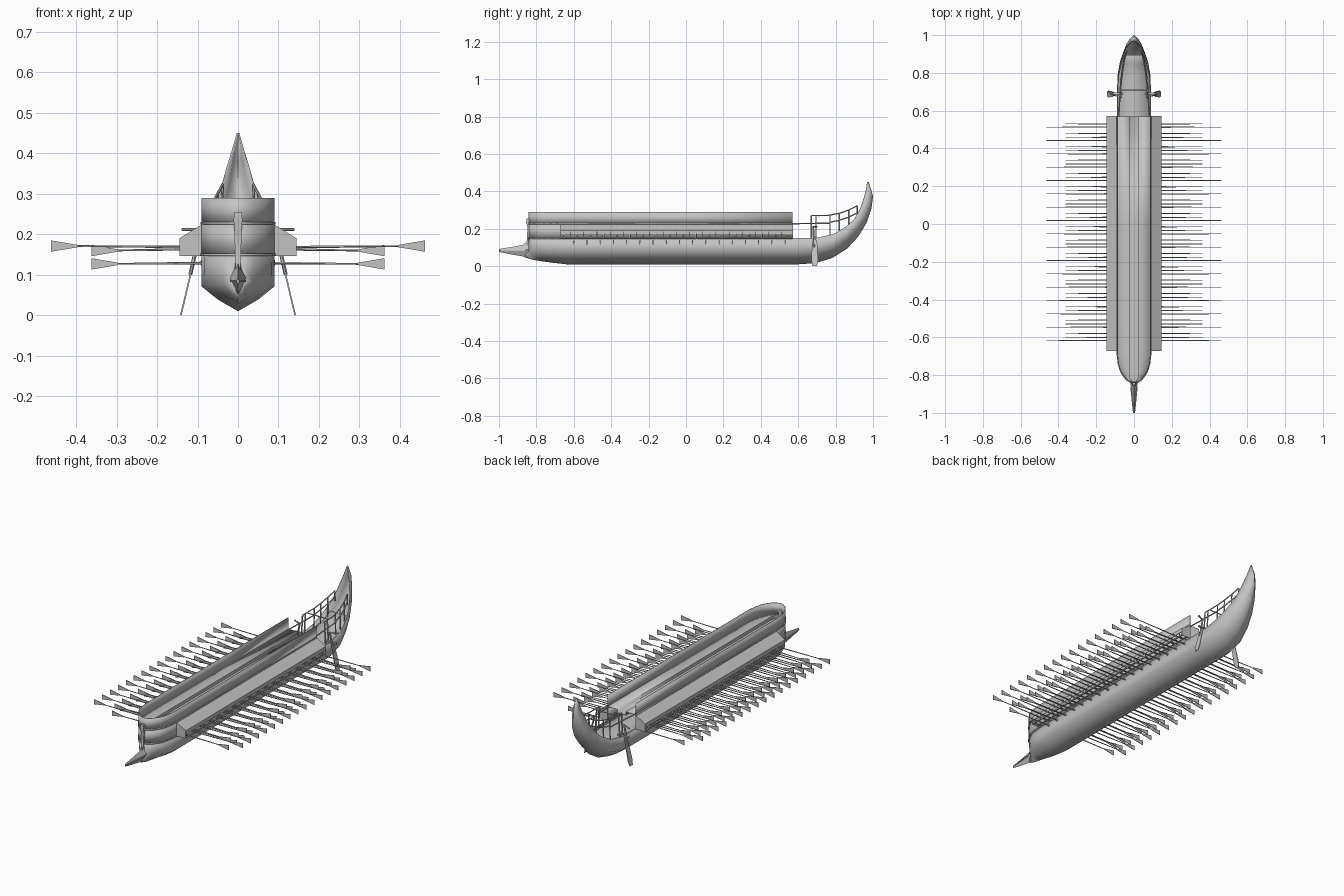
import bpy, bmesh, math
from mathutils import Vector

if "Cube" in bpy.data.objects:
    bpy.data.objects.remove(bpy.data.objects["Cube"])

grey = bpy.data.materials.new("weathered_grey")
grey.diffuse_color = (0.55, 0.55, 0.55, 1)
grey.use_nodes = True
grey.node_tree.nodes["Principled BSDF"].inputs["Base Color"].default_value = grey.diffuse_color


def finish(name, bm, angle=40, thick=0):
    """Turn a bmesh into a named, shaded object."""
    bmesh.ops.remove_doubles(bm, verts=bm.verts, dist=0.0002)
    bmesh.ops.recalc_face_normals(bm, faces=bm.faces)
    me = bpy.data.meshes.new(name)
    bm.to_mesh(me)
    bm.free()
    me.materials.append(grey)
    ob = bpy.data.objects.new(name, me)
    bpy.context.collection.objects.link(ob)
    if thick:
        m = ob.modifiers.new("thickness", 'SOLIDIFY')
        m.thickness, m.offset = thick, 0
    bpy.ops.object.select_all(action='DESELECT')
    ob.select_set(True)
    bpy.context.view_layer.objects.active = ob
    bpy.ops.object.shade_smooth_by_angle(angle=math.radians(angle))
    return ob


def loft(bm, rings, closed=False):
    """Skin a list of point rings; closed rings are capped at both ends."""
    rows = [[bm.verts.new(p) for p in r] for r in rings]
    n = len(rows[0])
    for a, b in zip(rows, rows[1:]):
        for i in range(n if closed else n - 1):
            j = (i + 1) % n
            bm.faces.new((a[i], a[j], b[j], b[i]))
    if closed:
        bm.faces.new(rows[0])
        bm.faces.new(rows[-1])


def tube(bm, p, q, r0, r1=None, sides=6):
    """Tapered round bar between two points."""
    p, q = Vector(p), Vector(q)
    r1 = r0 if r1 is None else r1
    d = (q - p).normalized()
    u = d.orthogonal().normalized()
    v = d.cross(u)
    angs = [2 * math.pi * i / sides for i in range(sides)]
    loft(bm, [[c + r * (math.cos(a) * u + math.sin(a) * v) for a in angs]
              for c, r in ((p, r0), (q, r1))], True)


def box(bm, x0, x1, y0, y1, z0, z1):
    loft(bm, [[(x0, y, z0), (x1, y, z0), (x1, y, z1), (x0, y, z1)] for y in (y0, y1)], True)


# Hull stations: keel y,z / chine y,z,half width / gunwale y,z,half width
stations = [
    (-.865, .050, -.845, .085, .012, -.840, .150, .004),
    (-.820, .036, -.820, .082, .036, -.822, .150, .040),
    (-.770, .028, -.780, .078, .060, -.790, .150, .064),
    (-.710, .020, -.725, .074, .080, -.740, .150, .081),
    (-.640, .012, -.660, .072, .088, -.670, .150, .088),
    (0.00, .012, 0.00, .072, .088, 0.00, .150, .088),
    (.600, .012, .600, .072, .088, .600, .150, .088),
    (.690, .018, .695, .076, .088, .700, .152, .088),
    (.780, .045, .785, .100, .083, .790, .172, .085),
    (.860, .095, .855, .145, .070, .855, .210, .073),
    (.920, .160, .910, .200, .055, .900, .252, .058),
    (.965, .235, .952, .265, .038, .933, .310, .042),
    (.990, .310, .978, .330, .022, .953, .370, .025),
    (.998, .375, .988, .390, .011, .963, .412, .012),
    (.975, .450, .972, .450, .001, .968, .450, .001)]
rings = []
for ky, kz, cy, cz, cw, gy, gz, gw in stations:
    half = [(gw, gy, gz), (cw, cy, cz),
            (cw * .55, cy * .5 + ky * .5, kz * .53 + cz * .47)]
    rings.append(half + [(0, ky, kz)] + [(-x, y, z) for x, y, z in reversed(half)])
bm = bmesh.new()
loft(bm, rings)
finish("hull", bm, 62, .004)

# Half plan of the upper works, from stern end to stem
plan = [(.088, .57), (.088, 0), (.088, -.67), (.086, -.70), (.081, -.74),
        (.073, -.77), (.064, -.79), (.040, -.822), (.018, -.836), (0, -.84)]
outline = plan + [(-x, y) for x, y in reversed(plan[:-1])]


def band(name, z0, z1, thick, grow=0):
    bm = bmesh.new()
    loft(bm, [[(x + math.copysign(grow, x) * (abs(x) > .01), y - grow * (y < -.8), z)
               for x, y in outline] for z in (z0, z1)])
    finish(name, bm, 40, thick)


band("side_wall", .148, .225, .004)
band("bulwark", .225, .290, .004)
band("upper_wale", .224, .231, .006, .002)
band("lower_wale", .146, .153, .006, .002)

# Fighting deck with a sunken gangway along the middle
rings = []
for w, y in plan:
    g = min(.026, w * .5)
    rings.append([(-w, y, .226), (-g, y, .226), (-g, y, .208),
                  (g, y, .208), (g, y, .226), (w, y, .226)])
bm = bmesh.new()
loft(bm, rings)
finish("upper_deck", bm, 30, .003)

# Rowing deck running through to the steering platform
bm = bmesh.new()
loft(bm, [[(-w, y, z), (w, y, z)] for w, y, z in
          ((.060, -.785, .145), (.086, -.67, .145), (.086, .70, .145),
           (.081, .79, .150), (.067, .85, .172), (.052, .895, .212))])
finish("lower_deck", bm, 40, .003)

# Ram and its side fins
bm = bmesh.new()
ram = [(-.78, .030, .040, .145), (-.83, .021, .044, .146), (-.87, .015, .052, .115),
       (-.93, .010, .062, .103), (-1.0, .004, .076, .092)]
loft(bm, [[(0, y, b), (w, y, (b + t) / 2), (0, y, t), (-w, y, (b + t) / 2)]
          for y, w, b, t in ram], True)
loft(bm, [[(-w, y, .082), (w, y, .082), (w, y, .087), (-w, y, .087)]
          for y, w in ((-.86, .020), (-.99, .007))], True)
finish("ram", bm, 30)

# Stem post
bm = bmesh.new()
loft(bm, [[(-w, y0, z), (w, y0, z), (w, -.835, z), (-w, -.835, z)] for z, w, y0 in
          ((.09, .006, -.862), (.14, .007, -.850), (.21, .009, -.848),
           (.235, .011, -.855), (.255, .009, -.852))], True)
finish("stem_post", bm)

# Outriggers: sloping roof, side plate, bottom rail, bulkheads and stanchions
bm = bmesh.new()
for s in (1, -1):
    roof = [(.088, .225), (.145, .190), (.145, .168), (.142, .168), (.142, .187), (.088, .220)]
    loft(bm, [[(s * x, y, z) for x, z in roof] for y in (-.67, .57)], True)
    box(bm, s * .138, s * .145, -.67, .57, .147, .154)
    box(bm, s * .108, s * .113, -.67, .57, .147, .152)
    cheek = [(.086, .225), (.145, .190), (.145, .147), (.086, .147)]
    for y in (-.672, .568):
        loft(bm, [[(s * x, y + d, z) for x, z in cheek] for d in (0, .004)], True)
    for i in range(18):
        y = -.655 + i * .0706
        box(bm, s * .139, s * .144, y - .002, y + .002, .15, .172)
        box(bm, s * .086, s * .142, y - .002, y + .002, .148, .152)
finish("outriggers", bm, 30)


def oar_bank(name, tip, z_in, z_out, y0, count=17):
    """One tier of oars on both sides, with upright blades."""
    bm = bmesh.new()
    for s in (1, -1):
        for i in range(count):
            y = y0 + i * .0706
            root = tip - .065
            tube(bm, (s * .075, y, z_in), (s * root, y, z_out), .0036, .0022, 5)
            loft(bm, [[(s * x, y - .0015, z_out - h), (s * x, y + .0015, z_out - h),
                       (s * x, y + .0015, z_out + h), (s * x, y - .0015, z_out + h)]
                      for x, h in ((root, .003), (tip, .014))], True)
    finish(name, bm, 30)


oar_bank("upper_oars", .462, .168, .171, -.617)
oar_bank("middle_oars", .362, .164, .160, -.650 + .0706, 16)
oar_bank("lower_oars", .362, .129, .127, -.600)

# Oar ports along the hull
bm = bmesh.new()
for s in (1, -1):
    for i in range(17):
        y = -.600 + i * .0706
        tube(bm, (s * .086, y, .130), (s * .092, y, .130), .007, sides=8)
finish("oar_ports", bm, 30)

# Steering oars
bm = bmesh.new()
for s in (1, -1):
    tube(bm, (s * .092, .680, .215), (s * .118, .685, .10), .005, .005)
    loft(bm, [[(s * (x - .002), .688 - w, z), (s * (x + .002), .688 - w, z),
               (s * (x + .002), .688 + w, z), (s * (x - .002), .688 + w, z)]
              for x, z, w in ((.107, .145, .007), (.113, .12, .014),
                              (.134, .03, .018), (.141, .001, .012))], True)
    box(bm, s * .060, s * .130, .685, .695, .152, .160)
    tube(bm, (s * .095, .68, .212), (s * .138, .70, .212), .004)
finish("steering_oars", bm, 30)

# Steering platform frame and stern railings
bm = bmesh.new()
tube(bm, (-.068, .71, .268), (.068, .71, .268), .003)
for s in (1, -1):
    tube(bm, (s * .080, .57, .227), (s * .070, .77, .230), .0035)
    tube(bm, (s * .068, .67, .270), (s * .068, .74, .270), .003)
    for y in (.67, .695):
        tube(bm, (s * .075, y, .148), (s * .068, y, .270), .004)
    low = [(.068, .77, .235), (.062, .82, .245), (.053, .87, .262), (.040, .915, .285)]
    top = [(x * .95, y, z + .038) for x, y, z in low]
    for rail in (low, top):
        for a, b in zip(rail, rail[1:]):
            tube(bm, (s * a[0], a[1], a[2]), (s * b[0], b[1], b[2]), .0035)
    for i, (a, b) in enumerate(zip(low, top)):
        foot = max(.16, a[2] - .075) if i < 3 else a[2] - .02
        tube(bm, (s * a[0], a[1], foot), (s * b[0], b[1], b[2]), .0035)
    tube(bm, (s * .068, .74, .270), (s * top[0][0], top[0][1], top[0][2]), .003)
finish("stern_railings", bm, 30)
